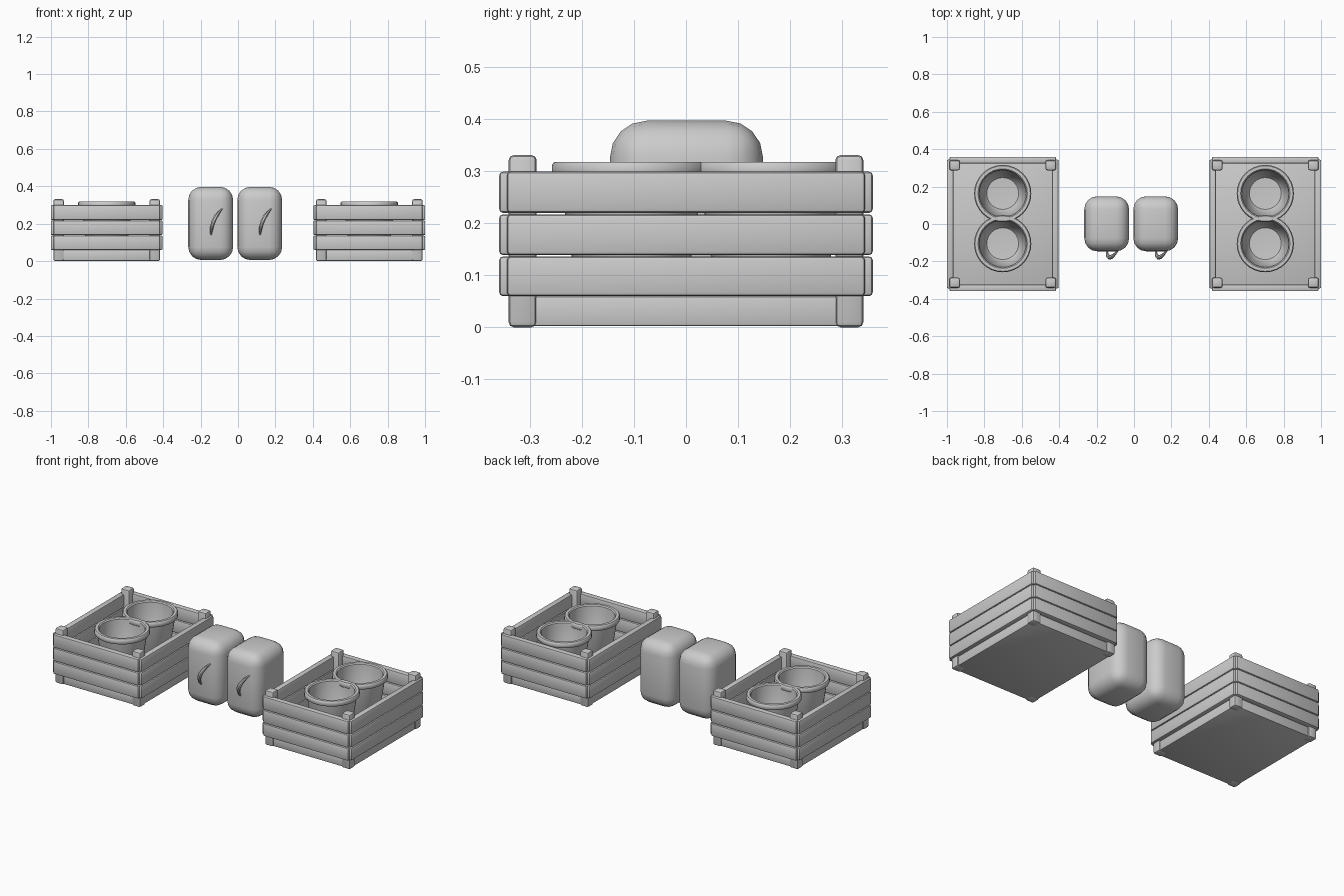
import bpy, bmesh, math
from mathutils import Vector

cube = bpy.data.objects.get("Cube")
if cube:
    bpy.data.objects.remove(cube)

grey = bpy.data.materials.new("plain grey")
grey.use_nodes = True
grey.diffuse_color = (0.6, 0.6, 0.6, 1)
grey.node_tree.nodes["Principled BSDF"].inputs["Base Color"].default_value = (0.6, 0.6, 0.6, 1)


def add_object(name, bm):
    bmesh.ops.recalc_face_normals(bm, faces=bm.faces)
    mesh = bpy.data.meshes.new(name)
    bm.to_mesh(mesh)
    bm.free()
    mesh.materials.append(grey)
    obj = bpy.data.objects.new(name, mesh)
    bpy.context.collection.objects.link(obj)
    bpy.ops.object.select_all(action='DESELECT')
    obj.select_set(True)
    bpy.context.view_layer.objects.active = obj
    bpy.ops.object.shade_smooth_by_angle(angle=math.radians(40))
    return obj


def rounded_box(name, low, high, radius, segments=2):
    """Box between two corners with rounded edges."""
    low, high = Vector(low), Vector(high)
    bm = bmesh.new()
    bmesh.ops.create_cube(bm, size=1)
    for v in bm.verts:
        v.co = (low + high) / 2 + v.co * (high - low)
    bmesh.ops.bevel(bm, geom=bm.edges[:], offset=radius, segments=segments,
                    profile=0.5, affect='EDGES')
    return add_object(name, bm)


def lathe(name, profile, centre, steps=32):
    """Spin an (r, z) profile that starts and ends on the axis."""
    bm = bmesh.new()
    verts = [bm.verts.new((r, 0, z)) for r, z in profile]
    edges = [bm.edges.new(pair) for pair in zip(verts, verts[1:])]
    bmesh.ops.spin(bm, geom=verts + edges, cent=(0, 0, 0), axis=(0, 0, 1),
                   angle=math.tau, steps=steps)
    bmesh.ops.remove_doubles(bm, verts=bm.verts, dist=0.0005)
    bmesh.ops.translate(bm, verts=bm.verts, vec=centre)
    return add_object(name, bm)


def tapered_arc(name, start, middle, end, radius, rings=12, sides=8):
    """Tube along a curve through three points, thin at both ends."""
    start, middle, end = Vector(start), Vector(middle), Vector(end)
    control = 2 * middle - (start + end) / 2
    bm = bmesh.new()
    loops = []
    for i in range(rings + 1):
        t = i / rings
        point = start * (1 - t) ** 2 + control * 2 * t * (1 - t) + end * t ** 2
        tangent = ((control - start) * (1 - t) + (end - control) * t).normalized()
        side = tangent.cross((end - start).cross(control - start)).normalized()
        up = tangent.cross(side)
        r = radius * (0.25 + 0.75 * math.sin(math.pi * t))
        loops.append([bm.verts.new(point + r * (side * math.cos(a) + up * math.sin(a)))
                      for a in (math.tau * k / sides for k in range(sides))])
    for a, b in zip(loops, loops[1:]):
        for k in range(sides):
            n = (k + 1) % sides
            bm.faces.new((a[k], a[n], b[n], b[k]))
    bm.faces.new(loops[0])
    bm.faces.new(loops[-1])
    return add_object(name, bm)


# Bucket outline: outer wall, rounded rim, inner wall and floor
BUCKET = [(0, 0.04), (0.095, 0.04), (0.102, 0.05), (0.138, 0.285), (0.149, 0.287),
          (0.153, 0.292), (0.153, 0.312), (0.148, 0.318), (0.132, 0.318), (0.126, 0.312),
          (0.124, 0.285), (0.1, 0.09), (0.085, 0.07), (0, 0.065)]
PLANKS = [(0.06, 0.136), (0.139, 0.217), (0.22, 0.299)]


def crate(side, cx):
    # Floor
    rounded_box(f"{side}_crate_floor", (cx - 0.278, -0.333, 0.002), (cx + 0.278, 0.333, 0.06), 0.005)
    for sx in (-1, 1):
        # Corner posts
        for sy in (-1, 1):
            x, y = cx + sx * 0.257, sy * 0.314
            rounded_box(f"{side}_crate_post", (x - 0.028, y - 0.027, 0),
                        (x + 0.028, y + 0.027, 0.331), 0.01)
        # Slats on the four walls
        for low, high in PLANKS:
            x, y = cx + sx * 0.281, sx * 0.341
            rounded_box(f"{side}_crate_side_slat", (x - 0.018, -0.344, low),
                        (x + 0.018, 0.344, high), 0.007)
            rounded_box(f"{side}_crate_end_slat", (cx - 0.285, y - 0.018, low),
                        (cx + 0.285, y + 0.018, high), 0.007)
    # Buckets
    for y in (-0.105, 0.163):
        lathe(f"{side}_crate_bucket", BUCKET, (cx, y, 0))


crate("right", -0.702)
crate("left", 0.702)

# Rounded canisters with a curved handle on the front
for side, cx in (("right", -0.146), ("left", 0.116)):
    rounded_box(f"{side}_canister", (cx - 0.12, -0.146, 0.006), (cx + 0.12, 0.148, 0.397), 0.07, 4)
    tapered_arc(f"{side}_canister_handle", (cx + 0.062, -0.14, 0.28),
                (cx + 0.017, -0.178, 0.215), (cx + 0.002, -0.14, 0.137), 0.012)
